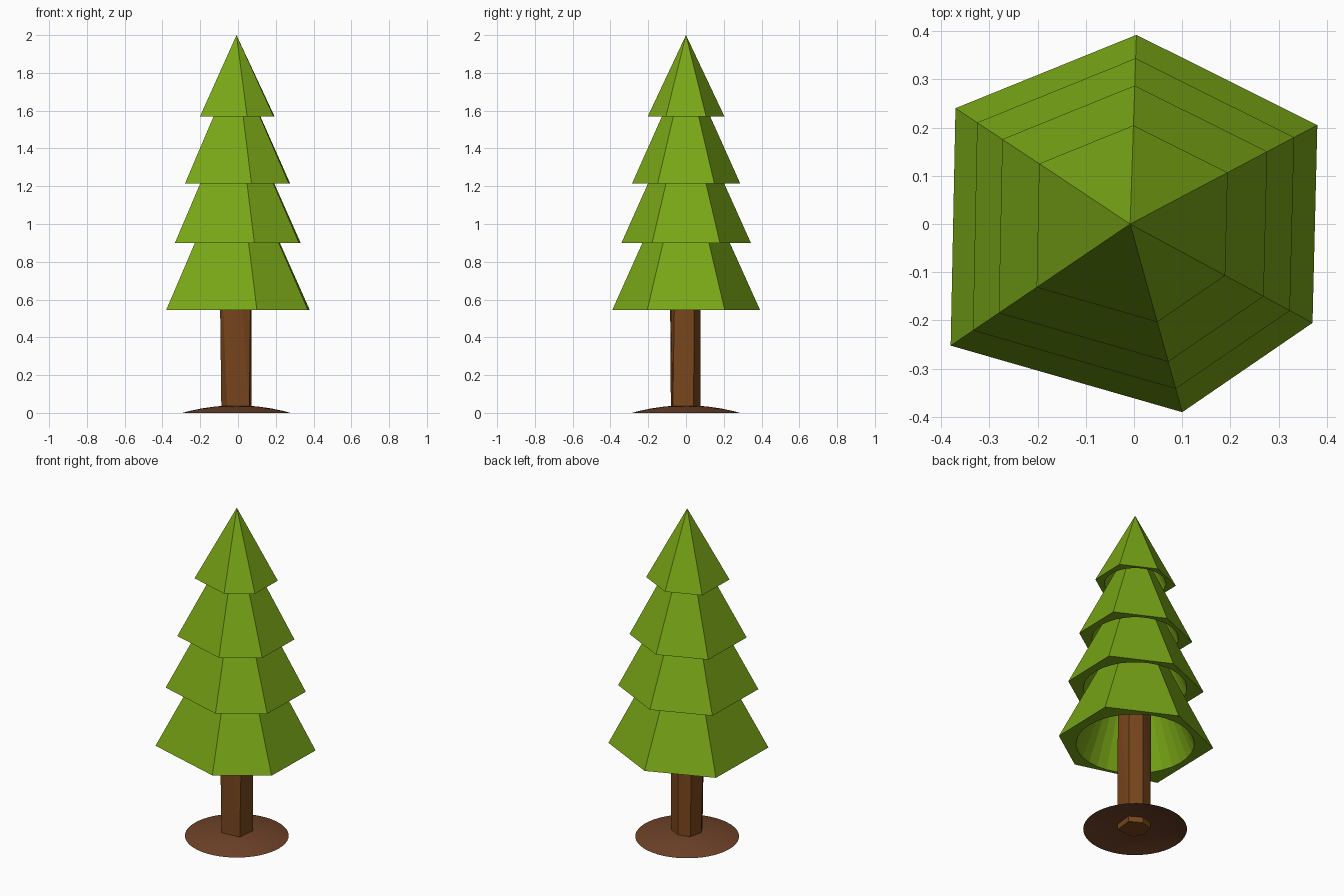
import bpy, bmesh, math
from mathutils import Vector

if "Cube" in bpy.data.objects:
    bpy.data.objects.remove(bpy.data.objects["Cube"])


def material(name, rgb):
    m = bpy.data.materials.new(name)
    m.diffuse_color = (*rgb, 1)
    m.use_nodes = True
    m.node_tree.nodes["Principled BSDF"].inputs["Base Color"].default_value = m.diffuse_color
    return m


def finish(bm, name, mat, smooth=False):
    me = bpy.data.meshes.new(name)
    for f in bm.faces:
        f.smooth = smooth
    bm.to_mesh(me)
    bm.free()
    me.materials.append(mat)
    ob = bpy.data.objects.new(name, me)
    bpy.context.collection.objects.link(ob)
    return ob


def ring(bm, pts, z):
    return [bm.verts.new((x, y, z)) for x, y in pts]


def cone_sides(bm, loop, apex, flip=False):
    for a, b in zip(loop, loop[1:] + loop[:1]):
        bm.faces.new((b, a, apex) if flip else (a, b, apex))


GREEN = material("leaf green", (0.19, 0.38, 0.008))
BARK = material("bark brown", (0.19, 0.062, 0.012))
SOIL = material("soil brown", (0.16, 0.055, 0.022))

CX = -0.008
# uneven six-sided outline of the lowest tier, counter-clockwise
HEX = [(0.38, 0.205), (0.005, 0.392), (-0.37, 0.24),
       (-0.38, -0.252), (0.10, -0.39), (0.37, -0.205)]
HOLE_R = 0.327


def foliage_tier(name, z, scale, height):
    bm = bmesh.new()
    # faceted outside
    outer = ring(bm, [(CX + (x - CX) * scale, y * scale) for x, y in HEX], z)
    cone_sides(bm, outer, bm.verts.new((CX, 0, z + height)))
    # round conical hollow inside
    n = 32
    r = HOLE_R * scale
    circle = [(CX + r * math.cos(i * math.tau / n), r * math.sin(i * math.tau / n))
              for i in range(n)]
    inner = ring(bm, circle, z)
    # flat underside rim between outline and hollow
    rim = []
    for loop in (outer, inner):
        for a, b in zip(loop, loop[1:] + loop[:1]):
            rim.append(bm.edges.get((a, b)) or bm.edges.new((a, b)))
    bmesh.ops.triangle_fill(bm, edges=rim, use_beauty=True, normal=Vector((0, 0, -1)))
    cone_sides(bm, inner, bm.verts.new((CX, 0, z + height * 0.93)), flip=True)
    bmesh.ops.recalc_face_normals(bm, faces=bm.faces)
    finish(bm, name, GREEN)


for i, (z, s, h) in enumerate([(0.545, 1.0, 0.87), (0.90, 0.876, 0.765),
                               (1.215, 0.732, 0.64), (1.568, 0.521, 0.432)]):
    foliage_tier(f"foliage_tier_{i + 1}", z, s, h)

# trunk: irregular six-sided post
bm = bmesh.new()
low = ring(bm, [(0.06, -0.07), (-0.055, -0.08), (-0.088, -0.02),
                (-0.07, 0.06), (0.0, 0.078), (0.072, 0.04)], 0.003)
high = ring(bm, [(0.07, -0.055), (-0.01, -0.087), (-0.1, -0.04),
                 (-0.08, 0.05), (0.0, 0.078), (0.07, 0.045)], 1.0)
for i in range(6):
    j = (i + 1) % 6
    bm.faces.new((low[i], low[j], high[j]))
    bm.faces.new((low[i], high[j], high[i]))
bm.faces.new(low)
bm.faces.new(high)
bmesh.ops.recalc_face_normals(bm, faces=bm.faces)
finish(bm, "trunk", BARK)

# soil mound: shallow open dome
bm = bmesh.new()
R, H, N = 0.287, 0.04, 48
rings = []
for t in (1.0, 0.85, 0.65, 0.4, 0.2):
    z = H * (1 - t * t)
    rings.append(ring(bm, [(-0.008 + R * t * math.cos(i * math.tau / N),
                            R * t * math.sin(i * math.tau / N)) for i in range(N)], z))
for a, b in zip(rings, rings[1:]):
    for i in range(N):
        j = (i + 1) % N
        bm.faces.new((a[i], a[j], b[j], b[i]))
cone_sides(bm, rings[-1], bm.verts.new((-0.008, 0, H)))
finish(bm, "soil_mound", SOIL, smooth=True)
